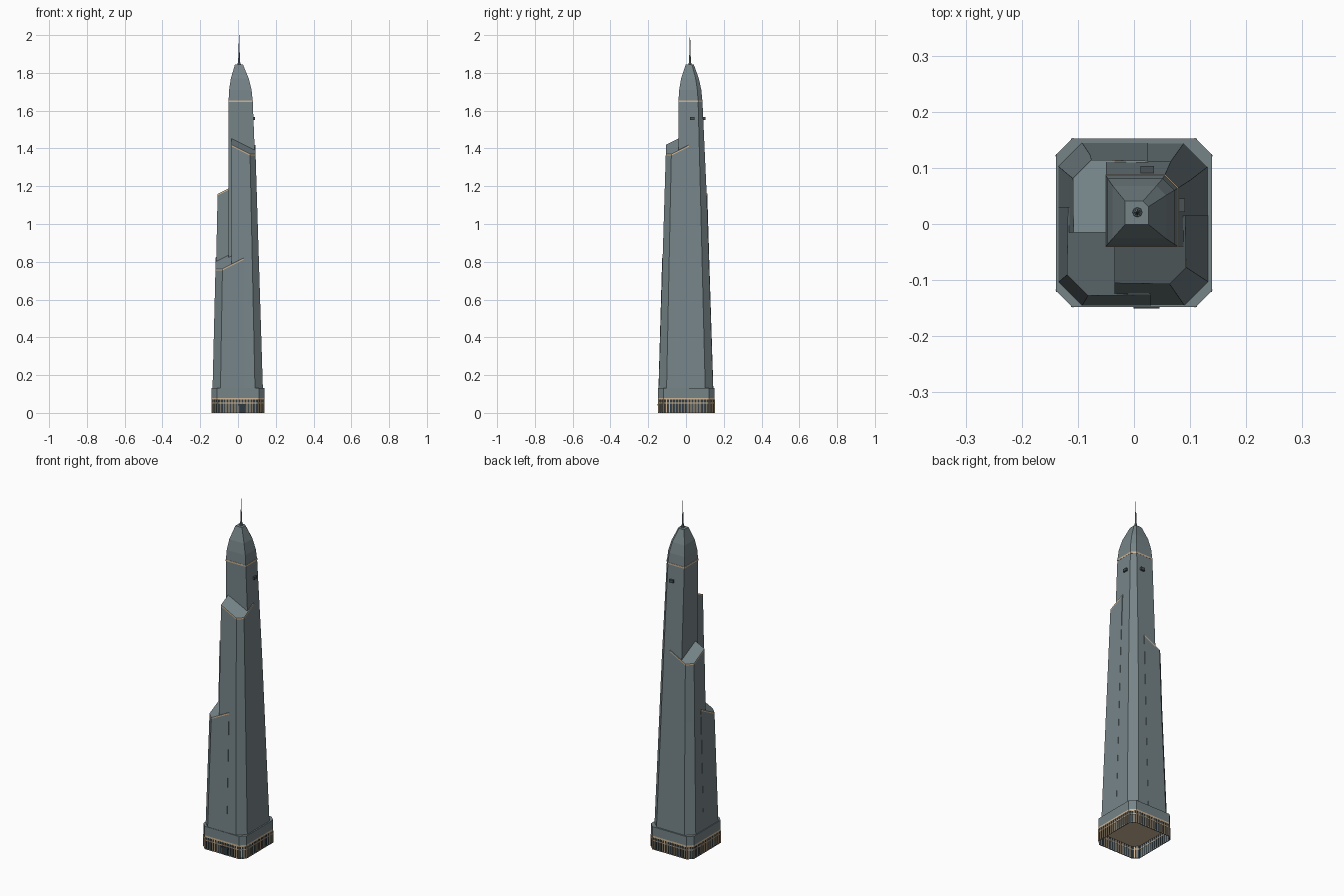
import bpy, bmesh, math
from mathutils import Vector

cube = bpy.data.objects.get("Cube")
if cube:
    bpy.data.objects.remove(cube, do_unlink=True)


def material(name, rgb):
    m = bpy.data.materials.new(name)
    m.use_nodes = True
    m.diffuse_color = (*rgb, 1)
    m.node_tree.nodes["Principled BSDF"].inputs["Base Color"].default_value = (*rgb, 1)
    return m


STEEL = material("blue grey cladding", (0.18, 0.23, 0.245))
TAN = material("tan stone", (0.62, 0.47, 0.31))
GLASS = material("dark glass", (0.025, 0.04, 0.05))
DARK = material("dark grey metal", (0.07, 0.085, 0.09))


def finish(name, bm, *mats):
    bmesh.ops.recalc_face_normals(bm, faces=bm.faces)
    mesh = bpy.data.meshes.new(name)
    bm.to_mesh(mesh)
    bm.free()
    for m in mats:
        mesh.materials.append(m)
    ob = bpy.data.objects.new(name, mesh)
    bpy.context.collection.objects.link(ob)
    return ob


def outline(x0, x1, y0, y1, cuts):
    """Rectangle with a chamfer per corner, counterclockwise from (-x, -y)."""
    corners = [(x0, y0, 0, 1, 1, 0), (x1, y0, -1, 0, 0, 1),
               (x1, y1, 0, -1, -1, 0), (x0, y1, 1, 0, 0, -1)]
    pts = []
    for (x, y, ax, ay, bx, by), c in zip(corners, cuts):
        if c:
            pts += [(x + ax * c, y + ay * c), (x + bx * c, y + by * c)]
        else:
            pts.append((x, y))
    return pts


def loft(rings, cap_bottom=True, cap_top=True):
    """Rings are (z, x0, x1, y0, y1, cuts)."""
    bm = bmesh.new()
    loops = [[bm.verts.new((x, y, r[0])) for x, y in outline(*r[1:])] for r in rings]
    for a, b in zip(loops, loops[1:]):
        for i in range(len(a)):
            j = (i + 1) % len(a)
            bm.faces.new((a[i], a[j], b[j], b[i]))
    if cap_bottom:
        bm.faces.new(loops[0])
    if cap_top:
        bm.faces.new(loops[-1])
    return bm


def wing(name, rings, low_corner, uphill):
    """Tapered wing with a sloping roof and a tan strip under the roof edge."""
    bm = loft(rings)
    normal = Vector((-0.5 * uphill[0], -0.5 * uphill[1], 1)).normalized()
    top = Vector(low_corner)
    cut = bmesh.ops.bisect_plane(bm, geom=bm.verts[:] + bm.edges[:] + bm.faces[:],
                                 plane_co=top, plane_no=normal, clear_outer=True)
    bmesh.ops.contextual_create(
        bm, geom=[e for e in cut["geom_cut"] if isinstance(e, bmesh.types.BMEdge)])
    strip = top - Vector((0, 0, 0.008))
    bmesh.ops.bisect_plane(bm, geom=bm.verts[:] + bm.edges[:] + bm.faces[:],
                           plane_co=strip, plane_no=normal)
    bm.normal_update()
    for f in bm.faces:
        above = (f.calc_center_median() - strip).dot(normal) > 0.001
        f.material_index = int(above and abs(f.normal.z) < 0.3)
    return finish(name, bm, STEEL, TAN)


def box(bm, center, size, angle=0):
    geo = bmesh.ops.create_cube(bm, size=1)["verts"]
    c, s = math.cos(angle), math.sin(angle)
    for v in geo:
        x, y, z = (v.co[i] * size[i] for i in range(3))
        v.co = Vector(center) + Vector((c * x - s * y, s * x + c * y, z))


# Central shaft and curved crown, with one chamfered corner
X0, Y0 = -0.05, -0.04
shaft = [(0.12, X0, 0.131, Y0, 0.144, 0.042),
         (1.1, X0, 0.1, Y0, 0.112, 0.034),
         (1.65, X0, 0.078, Y0, 0.087, 0.023),
         (1.71, -0.047, 0.072, -0.036, 0.081, 0.021),
         (1.77, -0.038, 0.057, -0.026, 0.068, 0.017),
         (1.845, -0.016, 0.026, -0.001, 0.041, 0.01)]
finish("central_shaft", loft([(*r[:5], (0, 0, r[5], 0)) for r in shaft]), STEEL)
finish("crown_band", loft([(z, X0 - .001, 0.079, Y0 - .001, 0.088, (0, 0, 0.023, 0))
                           for z in (1.646, 1.655)]), TAN)

# Stepped wings, each ending at its own height
wing("tall_wing",
     [(0.12, -0.035, 0.132, -0.145, 0.015, (0, 0.042, 0, 0)),
      (1.5, -0.035, 0.089, -0.103, 0.015, (0, 0.028, 0, 0))],
     (0.064, -0.107, 1.37), (-1, 1))
wing("middle_wing",
     [(0.12, -0.135, 0.025, -0.015, 0.145, (0, 0, 0, 0.042)),
      (0.78, -0.116, 0.025, -0.015, 0.124, (0, 0, 0, 0.037)),
      (1.25, -0.106, 0.025, -0.015, 0.11, (0, 0, 0, 0.031))],
     (-0.077, 0.113, 1.11), (1, -1))
wing("low_wing",
     [(0.12, -0.135, 0.03, -0.146, 0.03, (0.042, 0, 0, 0)),
      (0.9, -0.116, 0.03, -0.124, 0.03, (0.036, 0, 0, 0))],
     (-0.083, -0.128, 0.762), (1, 1))

# Podium: solid upper slab over an open ground floor
PX, PY0, PY1, PC = 0.139, -0.148, 0.152, 0.029
podium = (-PX, PX, PY0, PY1, (PC,) * 4)
finish("podium_slab", loft([(0.08, *podium), (0.132, *podium)]), STEEL)
finish("podium_ceiling", loft([(0.07, *podium), (0.08, *podium)]), TAN)
d = 0.003
inner = (-PX + d, PX - d, PY0 + d, PY1 - d, (PC - 0.001,) * 4)
finish("ground_floor_glass", loft([(0, *inner), (0.07, *inner)], False, False), GLASS)

# Colonnade and rails following the podium outline
columns, mullions = bmesh.new(), bmesh.new()
pts = [Vector((x, y, 0)) for x, y in outline(*podium)]
for a, b in zip(pts, pts[1:] + pts[:1]):
    run = b - a
    angle = math.atan2(run.y, run.x)
    inward = Vector((-run.y, run.x, 0)).normalized() * 0.002
    count = max(2, round(run.length / 0.016))
    for i in range(count + 1):
        p = a + run * i / count + inward
        box(columns, p + Vector((0, 0, 0.035)), (0.004, 0.004, 0.07), angle)
        if i < count:
            q = p + run * 0.5 / count
            box(mullions, q + Vector((0, 0, 0.026)), (0.003, 0.003, 0.052), angle)
    mid = (a + b) / 2 + inward
    box(columns, mid + Vector((0, 0, 0.053)), (run.length, 0.004, 0.005), angle)
    box(mullions, mid + Vector((0, 0, 0.003)), (run.length, 0.003, 0.006), angle)
finish("ground_floor_columns", columns, TAN)
finish("ground_floor_mullions", mullions, DARK)

# Entrance canopy
bm = bmesh.new()
box(bm, (0.022, -0.148, 0.044), (0.046, 0.006, 0.008))
box(bm, (0.022, -0.147, 0.02), (0.03, 0.003, 0.04))
finish("front_entrance", bm, GLASS)

# Small equipment boxes high on two walls
bm = bmesh.new()
box(bm, (0.083, 0.033, 1.558), (0.016, 0.024, 0.016))
box(bm, (0.024, 0.095, 1.558), (0.024, 0.016, 0.016))
finish("wall_boxes", bm, DARK)

# Spire
bm = bmesh.new()
rods = [(0.009, 0.008, 1.843, 1.853), (0.006, 0.0035, 1.853, 1.9), (0.0035, 0.0008, 1.9, 2.0)]
for r1, r2, z0, z1 in rods:
    cone = bmesh.ops.create_cone(bm, cap_ends=True, segments=8,
                                 radius1=r1, radius2=r2, depth=z1 - z0)
    bmesh.ops.translate(bm, verts=cone["verts"], vec=(0.006, 0.021, (z0 + z1) / 2))
finish("spire", bm, STEEL)
